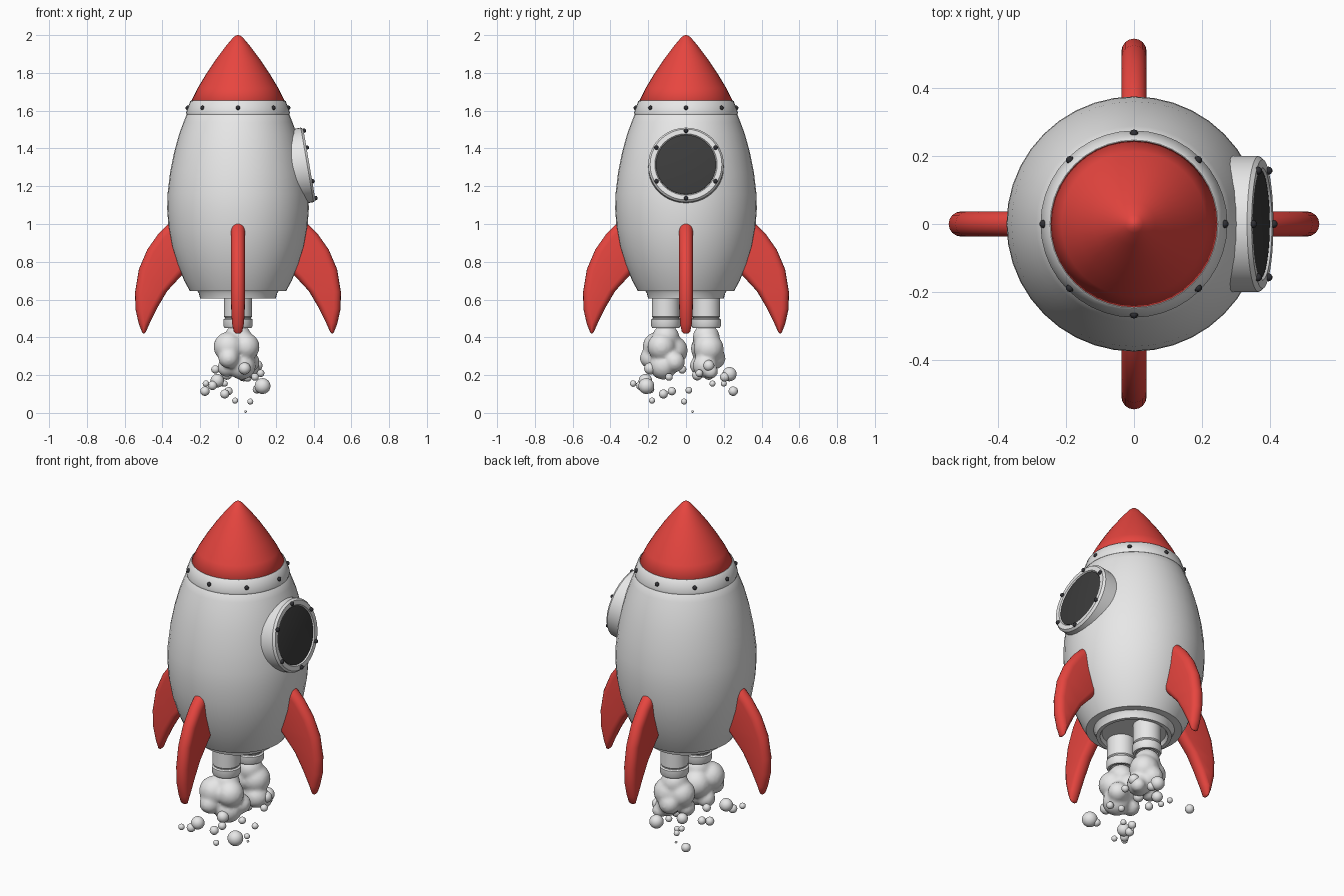
import bpy, bmesh, math
from mathutils import Matrix, Vector

if "Cube" in bpy.data.objects:
    bpy.data.objects.remove(bpy.data.objects["Cube"])


def material(name, rgb):
    m = bpy.data.materials.new(name)
    m.diffuse_color = (*rgb, 1)
    m.use_nodes = True
    m.node_tree.nodes["Principled BSDF"].inputs["Base Color"].default_value = m.diffuse_color
    return m


GREY = material("light grey", (0.8, 0.8, 0.8))
RED = material("red", (0.8, 0.06, 0.05))
DARK = material("dark glass", (0.045, 0.045, 0.045))
BOLT = material("dark bolt", (0.03, 0.03, 0.035))


def finish(name, bm, mat, angle=35):
    bmesh.ops.recalc_face_normals(bm, faces=bm.faces)
    me = bpy.data.meshes.new(name)
    bm.to_mesh(me)
    bm.free()
    me.materials.append(mat)
    ob = bpy.data.objects.new(name, me)
    bpy.context.collection.objects.link(ob)
    bpy.ops.object.select_all(action='DESELECT')
    ob.select_set(True)
    bpy.context.view_layer.objects.active = ob
    bpy.ops.object.shade_smooth_by_angle(angle=math.radians(angle))
    return ob


def loft(bm, rings):
    """Join closed rings of points and cap both ends."""
    rows = [[bm.verts.new(p) for p in ring] for ring in rings]
    for a, b in zip(rows, rows[1:]):
        n = len(a)
        for i in range(n):
            j = (i + 1) % n
            bm.faces.new((a[i], a[j], b[j], b[i]))
    bm.faces.new(rows[0])
    bm.faces.new(rows[-1])


def lathe(name, profile, mat, matrix=Matrix(), segs=40, angle=35):
    bm = bmesh.new()
    turns = [2 * math.pi * i / segs for i in range(segs)]
    loft(bm, [[matrix @ Vector((r * math.cos(t), r * math.sin(t), z)) for t in turns]
              for r, z in profile])
    return finish(name, bm, mat, angle)


def balls(name, items, mat, sub=2):
    bm = bmesh.new()
    for x, y, z, r in items:
        bmesh.ops.create_icosphere(bm, subdivisions=sub, radius=r,
                                   matrix=Matrix.Translation((x, y, z)))
    return finish(name, bm, mat, 80)


# Hull, with a collar and shallow recess underneath
lathe("hull", [(0.17, 0.625), (0.18, 0.605), (0.20, 0.605), (0.208, 0.635), (0.215, 0.645),
               (0.255, 0.645), (0.285, 0.70), (0.32, 0.785), (0.35, 0.88), (0.368, 0.98),
               (0.375, 1.08), (0.373, 1.16), (0.36, 1.27), (0.338, 1.38), (0.312, 1.475),
               (0.288, 1.54), (0.268, 1.59), (0.24, 1.61)], GREY)

# Riveted band and nose cone
lathe("nose_band", [(0.25, 1.58), (0.273, 1.58), (0.275, 1.59), (0.253, 1.65),
                    (0.247, 1.655), (0.22, 1.655)], GREY)
lathe("nose_cone", [(0.235, 1.64), (0.245, 1.655), (0.213, 1.72), (0.168, 1.795),
                    (0.118, 1.87), (0.063, 1.943), (0.026, 1.987), (0.013, 1.997),
                    (0.003, 2.0)], RED, angle=60)
balls("band_bolts", [(0.266 * math.cos(k * math.pi / 4), 0.266 * math.sin(k * math.pi / 4),
                      1.615, 0.012) for k in range(8)], BOLT)

# Round window, tilted to follow the hull on the +x side
tilt = Matrix.Translation((0.378, 0, 1.315)) @ Matrix.Rotation(math.radians(80.3), 4, 'Y')
lathe("window_frame", [(0.15, -0.16), (0.20, -0.16), (0.20, -0.012), (0.19, 0.0),
                       (0.165, 0.0), (0.158, -0.012), (0.15, -0.014)], GREY, tilt)
lathe("window_glass", [(0.159, -0.013), (0.159, -0.006), (0.15, -0.004)], DARK, tilt)
bolts = []
for k in range(6):
    a = math.radians(60 * k)
    p = tilt @ Vector((0.181 * math.cos(a), 0.181 * math.sin(a), 0.002))
    bolts.append((*p, 0.012))
balls("window_bolts", bolts, BOLT)

# Four curved fins: rounded sections between an outer and an inner edge
OUTER = [(.33, 1.03), (.37, 1.0), (.42, .95), (.48, .865), (.525, .76), (.545, .64),
         (.543, .55), (.525, .47), (.508, .427), (.502, .42)]
INNER = [(.25, .98), (.25, .93), (.25, .85), (.26, .77), (.31, .715), (.375, .645),
         (.425, .56), (.465, .48), (.487, .43), (.496, .42)]
THICK = [.037] * 6 + [.036, .032, .022, .01]
for k, side in enumerate(("right", "back", "left", "front")):
    turn = Matrix.Rotation(k * math.pi / 2, 4, 'Z')
    rings = []
    for o, i, t in zip(OUTER, INNER, THICK):
        o, i = Vector((o[0], 0, o[1])), Vector((i[0], 0, i[1]))
        d = (o - i).normalized()
        e = min(t, (o - i).length / 2)
        ring = []
        for centre, start in ((o - d * e, -90), (i + d * e, 90)):
            for s in range(9):
                a = math.radians(start + 22.5 * s)
                ring.append(turn @ (centre + d * e * math.cos(a)
                                    + Vector((0, t * math.sin(a), 0))))
        rings.append(ring)
    bm = bmesh.new()
    loft(bm, rings)
    finish("fin_" + side, bm, RED, 50)

# Two engine nozzles with ringed ends
for side, y in (("front", -0.107), ("back", 0.107)):
    lathe("engine_" + side, [(0.06, 0.64), (0.074, 0.64), (0.074, 0.51), (0.069, 0.505),
                             (0.069, 0.50), (0.078, 0.495), (0.078, 0.462), (0.072, 0.45),
                             (0.06, 0.45), (0.058, 0.47)],
          GREY, Matrix.Translation((0, y, 0)), 28)

# Smoke clouds: overlapping balls melted together
clouds = {
    "smoke_front": [(0, -.107, .40, .072), (-.05, -.15, .35, .08), (.04, -.13, .35, .075),
                    (-.02, -.07, .33, .08), (.02, -.12, .25, .075), (-.05, -.19, .29, .055),
                    (.06, -.06, .27, .055), (-.06, -.10, .24, .05)],
    "smoke_back": [(0, .107, .40, .072), (.03, .12, .34, .08), (-.04, .10, .34, .075),
                   (.0, .15, .29, .06), (.05, .10, .25, .065), (-.05, .07, .25, .05),
                   (.08, .13, .22, .04)]}
for name, items in clouds.items():
    ob = balls(name, items, GREY, 3)
    rm = ob.modifiers.new("melt", 'REMESH')
    rm.mode = 'VOXEL'
    rm.voxel_size = 0.011
    rm.use_smooth_shade = True
    sm = ob.modifiers.new("soften", 'SMOOTH')
    sm.factor = 0.5
    sm.iterations = 5

# Loose puffs
balls("smoke_puffs", [
    (.04, .035, .007, .007), (-.015, -.18, .065, .016), (.065, -.01, .06, .016),
    (.13, -.21, .142, .042), (.10, -.19, .125, .022), (-.11, -.215, .17, .036),
    (-.135, -.24, .145, .024), (-.175, .25, .115, .025), (-.17, -.28, .155, .017),
    (.03, .23, .205, .038), (.05, .205, .19, .025), (-.08, .20, .155, .016),
    (-.07, .14, .155, .016), (.10, .015, .12, .018), (.12, .07, .21, .02),
    (-.12, -.02, .23, .022), (.035, -.19, .235, .032), (-.07, -.12, .10, .024),
    (-.05, -.075, .115, .022), (.10, .12, .25, .03), (-.06, .12, .205, .03),
    (.02, .06, .20, .028), (.09, -.09, .19, .02)], GREY, 3)
